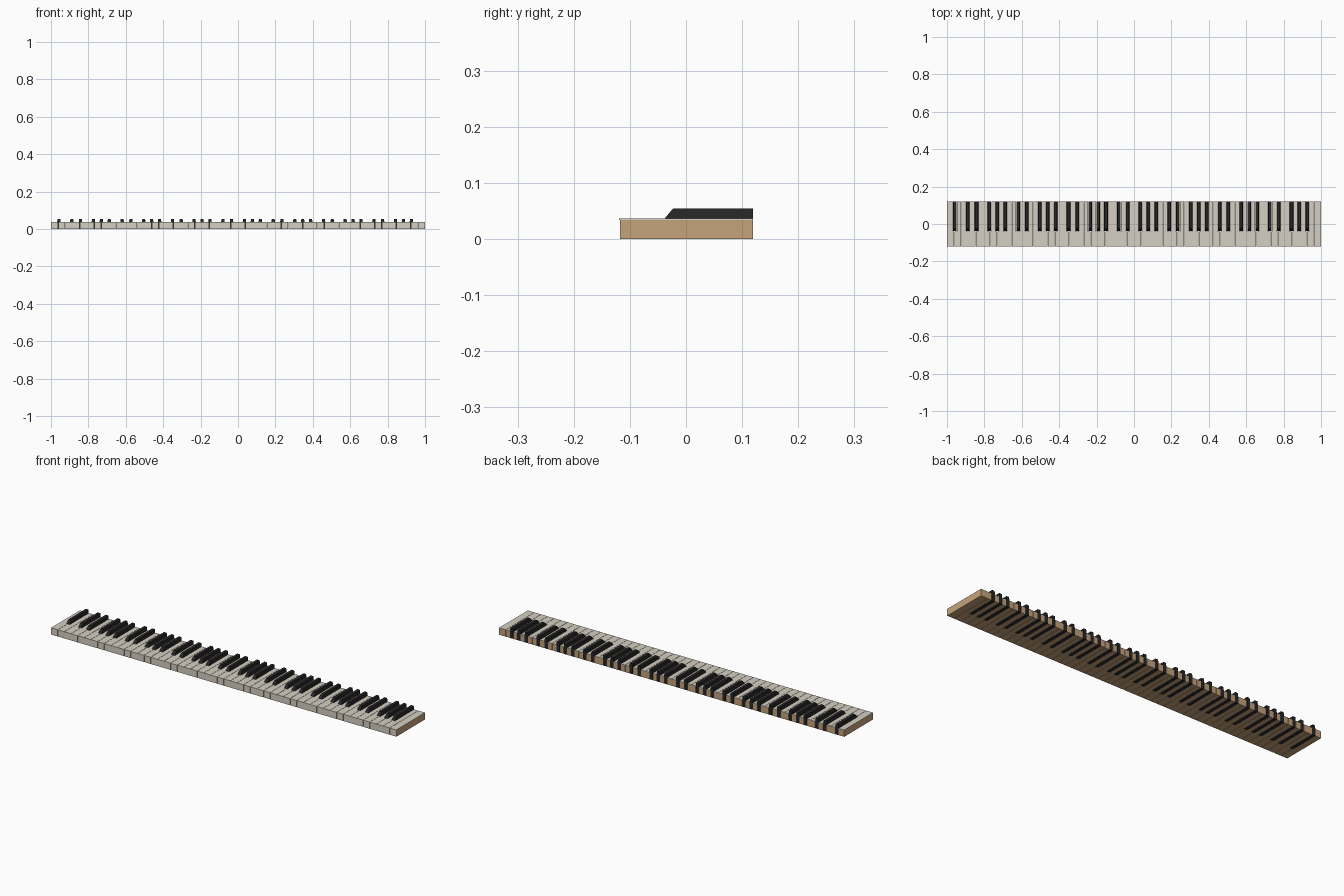
import bpy, bmesh

if "Cube" in bpy.data.objects:
    bpy.data.objects.remove(bpy.data.objects["Cube"])


def material(name, rgb):
    m = bpy.data.materials.new(name)
    m.use_nodes = True
    m.diffuse_color = (*rgb, 1)
    m.node_tree.nodes["Principled BSDF"].inputs["Base Color"].default_value = (*rgb, 1)
    return m


ivory = material("ivory", (0.67, 0.63, 0.54))
wood = material("wood", (0.56, 0.37, 0.20))
ebony = material("ebony", (0.02, 0.02, 0.02))

WHITES = 52
PITCH = 2 / WHITES
GAP = 0.0007            # half the slit between neighbouring keys
FRONT, BACK = -0.119, 0.119
VENEER = 0.002          # ivory thickness
TOP, SHARP_TOP = 0.036, 0.054
NOTCH = -0.039          # where the sharps begin
SHARP_W, SHARP_TOP_W = 0.019, 0.015
# Sideways shift of the sharp that follows each natural, A to G
SHIFT = {0: 0.004, 2: -0.004, 3: 0.004, 5: -0.004, 6: 0}


def prism(bm, outline, z0, z1, slot):
    """Extrude a flat outline upward."""
    low = [bm.verts.new((x, y, z0)) for x, y in outline]
    high = [bm.verts.new((x, y, z1)) for x, y in outline]
    n = len(low)
    faces = [bm.faces.new(low[::-1]), bm.faces.new(high)]
    for i in range(n):
        j = (i + 1) % n
        faces.append(bm.faces.new((low[i], low[j], high[j], high[i])))
    for f in faces:
        f.material_index = slot


def finish(bm, name, mats):
    bmesh.ops.recalc_face_normals(bm, faces=bm.faces)
    mesh = bpy.data.meshes.new(name)
    bm.to_mesh(mesh)
    bm.free()
    for m in mats:
        mesh.materials.append(m)
    obj = bpy.data.objects.new(name, mesh)
    bpy.context.collection.objects.link(obj)


def sharp_after(i):
    """Centre of the sharp to the right of natural i, or None."""
    if 0 <= i < WHITES - 1 and i % 7 in SHIFT:
        return -1 + (i + 1) * PITCH + SHIFT[i % 7]
    return None


def white_outline(i, front):
    """Key plan, narrowed at the rear beside each sharp."""
    left = -1 + i * PITCH + (GAP if i else 0)
    right = -1 + (i + 1) * PITCH - (GAP if i < WHITES - 1 else 0)
    clear = SHARP_W / 2 + GAP
    before, after = sharp_after(i - 1), sharp_after(i)
    pts = [(left, front), (right, front)]
    if after is not None:
        pts += [(right, NOTCH), (after - clear, NOTCH), (after - clear, BACK)]
    else:
        pts.append((right, BACK))
    if before is not None:
        pts += [(before + clear, BACK), (before + clear, NOTCH), (left, NOTCH)]
    else:
        pts.append((left, BACK))
    return pts


# White keys: wooden body, ivory top and ivory front
for i in range(WHITES):
    bm = bmesh.new()
    body_front = FRONT + VENEER
    prism(bm, white_outline(i, body_front), 0, TOP - VENEER, 0)
    prism(bm, white_outline(i, FRONT), TOP - VENEER, TOP, 1)
    (left, _), (right, _) = white_outline(i, FRONT)[:2]
    lip = body_front - VENEER / 4
    prism(bm, [(left, lip), (right, lip), (right, body_front), (left, body_front)],
          0, TOP - VENEER, 1)
    finish(bm, f"white_key_{i + 1}", [wood, ivory])


# Black keys: straight stem with a tapered, sloping-nosed cap
def black_key(name, x):
    bm = bmesh.new()
    start = NOTCH + GAP
    rings = [(0, SHARP_W, start), (TOP, SHARP_W, start),
             (SHARP_TOP, SHARP_TOP_W, start + 0.015)]
    loops = [[bm.verts.new((x + sx * w / 2, y, z))
              for sx, y in ((-1, y0), (1, y0), (1, BACK), (-1, BACK))]
             for z, w, y0 in rings]
    bm.faces.new(loops[0][::-1])
    bm.faces.new(loops[-1])
    for a, b in zip(loops, loops[1:]):
        for k in range(4):
            j = (k + 1) % 4
            bm.faces.new((a[k], a[j], b[j], b[k]))
    finish(bm, name, [ebony])


for i in range(WHITES):
    centre = sharp_after(i)
    if centre is not None:
        black_key(f"black_key_{i + 1}", centre)
